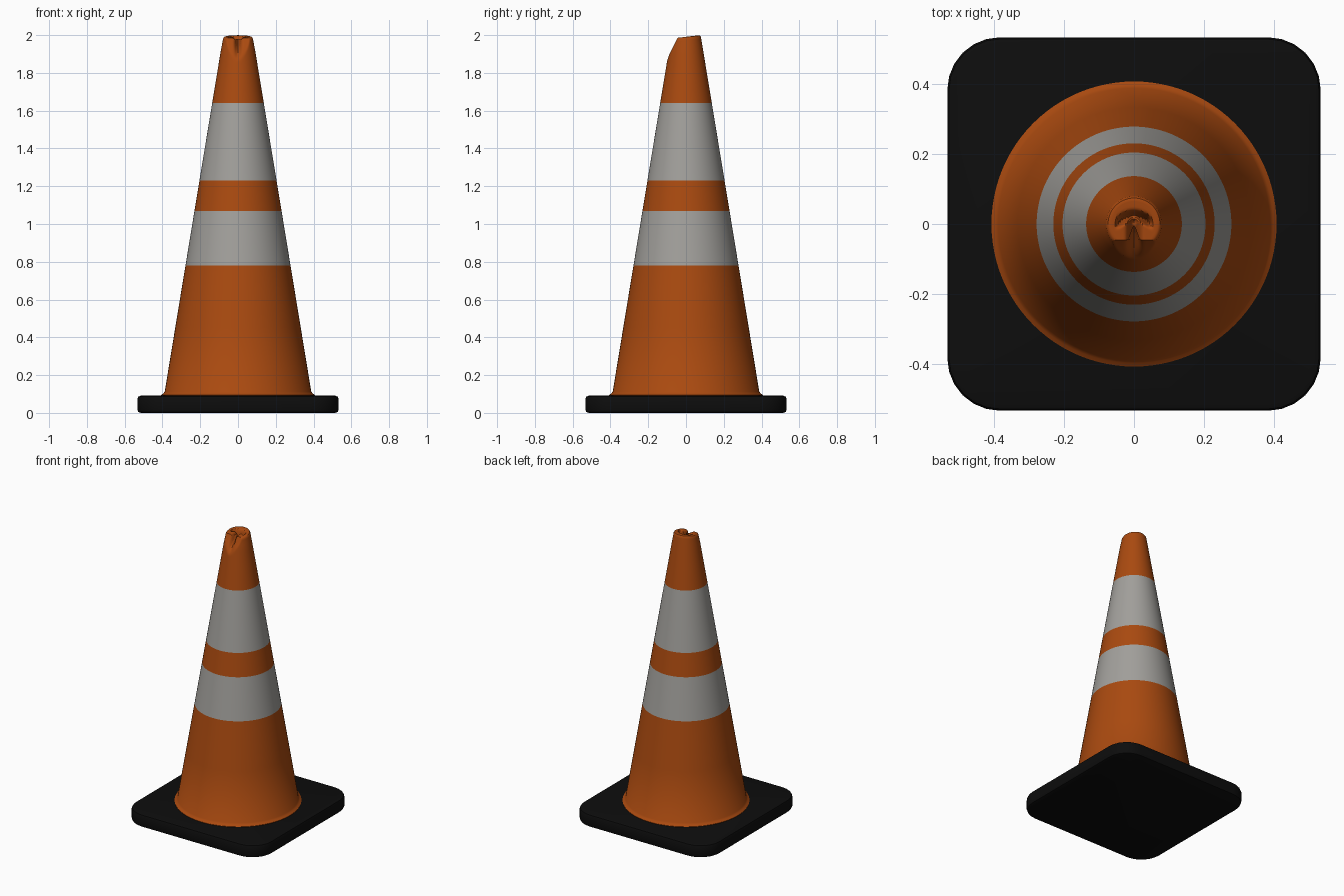
import bpy, bmesh, math

if "Cube" in bpy.data.objects:
    bpy.data.objects.remove(bpy.data.objects["Cube"])


def material(name, rgb):
    m = bpy.data.materials.new(name)
    m.diffuse_color = (*rgb, 1)
    m.use_nodes = True
    m.node_tree.nodes["Principled BSDF"].inputs["Base Color"].default_value = m.diffuse_color
    return m


orange = material("orange", (0.40, 0.068, 0.005))
white = material("reflective_grey", (0.36, 0.35, 0.33))
black = material("black_rubber", (0.004, 0.004, 0.004))


def loft(name, rings, mats, pick=lambda c: 0, tip=None):
    """Skin a stack of closed rings; cap the ends (top as a fan if tip given)."""
    bm = bmesh.new()
    loops = [[bm.verts.new(p) for p in r] for r in rings]
    n = len(loops[0])
    for a, b in zip(loops, loops[1:]):
        for i in range(n):
            j = (i + 1) % n
            bm.faces.new((a[i], a[j], b[j], b[i]))
    bm.faces.new(loops[0][::-1])
    if tip:
        t = bm.verts.new(tip)
        for i in range(n):
            bm.faces.new((loops[-1][i], loops[-1][(i + 1) % n], t))
    else:
        bm.faces.new(loops[-1])
    for f in bm.faces:
        f.material_index = pick(f.calc_center_median())
    me = bpy.data.meshes.new(name)
    bm.to_mesh(me)
    bm.free()
    for m in mats:
        me.materials.append(m)
    ob = bpy.data.objects.new(name, me)
    bpy.context.collection.objects.link(ob)
    bpy.ops.object.select_all(action='DESELECT')
    ob.select_set(True)
    bpy.context.view_layer.objects.active = ob
    bpy.ops.object.shade_smooth_by_angle(angle=math.radians(35))
    return ob


# base plate: rounded square with softened top and bottom edges
def square_ring(inset, z, half=0.533, rad=0.15, steps=6):
    pts = []
    for q in range(4):
        mid = math.radians(45 + 90 * q)
        cx = math.copysign(half - rad, math.cos(mid))
        cy = math.copysign(half - rad, math.sin(mid))
        for s in range(steps + 1):
            a = math.radians(90 * (q + s / steps))
            pts.append((cx + (rad - inset) * math.cos(a), cy + (rad - inset) * math.sin(a), z))
    return pts


loft("base_plate", [square_ring(i, z) for i, z in
                    [(0.018, 0), (0.005, 0.005), (0, 0.018), (0, 0.072), (0.005, 0.086), (0.018, 0.091)]], [black])


# cone: tapered body with a pinched, folded tip
def step(t):
    t = max(0, min(1, t))
    return t * t * (3 - 2 * t)


def crumple(x, y, z, cap):
    if z < 1.84:
        return (x, y, z)
    y = max(y, -0.10 + (z - 1.87) * 0.42)          # flattened front
    crease = math.exp(-(x / 0.013) ** 2)
    if not cap:
        if y < 0:
            y += 0.045 * crease * step((z - 1.86) / 0.12)
        return (x, y, z + step((z - 1.9) / 0.1) * (0.12 * y - 0.009))
    z += 0.12 * y - 0.009
    stem = crease * step((0.03 - y) / 0.02)        # T-shaped fold in the top
    bar = math.exp(-((y - 0.022 + 8 * x * x) / 0.010) ** 2) * step((0.055 - abs(x)) / 0.02)
    return (x, y, z - 0.075 * max(stem, bar))


SEG = 96
profile = [(0.405, 0.085), (0.407, 0.094), (0.397, 0.102), (0.388, 0.112)]
heights = [0.45, 0.78, 1.07, 1.23, 1.64, 1.80] + [1.84 + 0.01 * i for i in range(16)]
profile += [(0.388 - (z - 0.112) * 0.1645, z) for z in heights]
body = len(profile)
top_r = profile[-1][0]
profile += [(top_r - 0.005, 1.998)] + [(top_r - 0.005 - 0.005 * i, 2.0) for i in range(1, 14)]


def cone_ring(k):
    r, z = profile[k]
    return [crumple(r * math.cos(a), r * math.sin(a), z, k >= body)
            for a in (2 * math.pi * i / SEG for i in range(SEG))]


def band(c):
    return 1 if 0.78 < c.z < 1.07 or 1.23 < c.z < 1.64 else 0


loft("cone", [cone_ring(k) for k in range(len(profile))], [orange, white], band,
     crumple(0, 0, 2.0, True))
